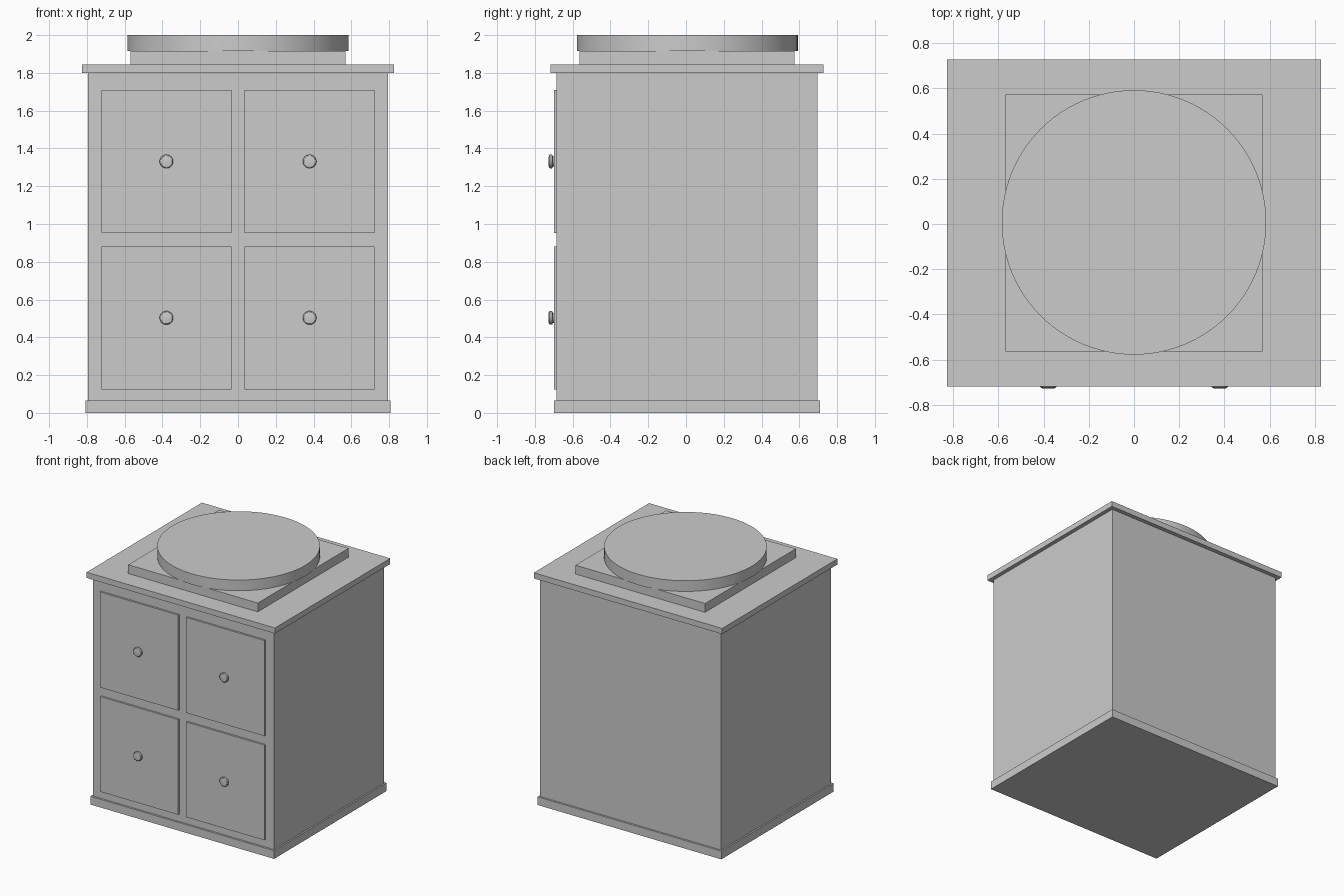
import bpy, bmesh, math
from mathutils import Matrix

if "Cube" in bpy.data.objects:
    bpy.data.objects.remove(bpy.data.objects["Cube"])

grey = bpy.data.materials.new("plain grey")
grey.diffuse_color = (0.6, 0.6, 0.6, 1)
grey.use_nodes = True
grey.node_tree.nodes["Principled BSDF"].inputs["Base Color"].default_value = grey.diffuse_color
CY = 0.005  # cabinet centre in y


def finish(name, bm, smooth=False):
    bmesh.ops.recalc_face_normals(bm, faces=bm.faces)
    mesh = bpy.data.meshes.new(name)
    bm.to_mesh(mesh)
    bm.free()
    mesh.materials.append(grey)
    ob = bpy.data.objects.new(name, mesh)
    bpy.context.collection.objects.link(ob)
    if smooth:
        bpy.ops.object.select_all(action='DESELECT')
        ob.select_set(True)
        bpy.context.view_layer.objects.active = ob
        bpy.ops.object.shade_smooth_by_angle(angle=math.radians(30))
    return ob


def box(name, x0, x1, y0, y1, z0, z1):
    bm = bmesh.new()
    bmesh.ops.create_cube(bm, size=1)
    bmesh.ops.scale(bm, vec=(x1 - x0, y1 - y0, z1 - z0), verts=bm.verts)
    bmesh.ops.translate(bm, vec=((x0 + x1) / 2, (y0 + y1) / 2, (z0 + z1) / 2), verts=bm.verts)
    return finish(name, bm)


def slab(name, hx, hy, z0, z1):
    return box(name, -hx, hx, CY - hy, CY + hy, z0, z1)


# Cabinet carcass
slab("base_plinth", 0.807, 0.705, 0, 0.065)
slab("cabinet_body", 0.795, 0.69, 0.065, 1.80)
slab("top_board", 0.827, 0.723, 1.80, 1.845)
slab("square_plate", 0.569, 0.569, 1.845, 1.915)

# Round disc on top
bm = bmesh.new()
bmesh.ops.create_cone(bm, cap_ends=True, segments=96, radius1=0.585, radius2=0.585, depth=0.085,
                      matrix=Matrix.Translation((0, CY + 0.002, 1.9575)))
finish("round_disc", bm, smooth=True)


# Knob: turned profile along y
def knob(name, x, z):
    bm = bmesh.new()
    profile = [(0, -0.69), (0.027, -0.69), (0.027, -0.705), (0.036, -0.709),
               (0.036, -0.721), (0.031, -0.726), (0.02, -0.728), (0, -0.728)]
    verts = [bm.verts.new((x + r, y, z)) for r, y in profile]
    edges = [bm.edges.new(p) for p in zip(verts, verts[1:])]
    bmesh.ops.spin(bm, geom=verts + edges, cent=(x, 0, z), axis=(0, 1, 0),
                   angle=math.tau, steps=32)
    bmesh.ops.remove_doubles(bm, verts=bm.verts, dist=1e-5)
    finish(name, bm, smooth=True)


# Four drawers with knobs
for row, z0, z1, kz in (("lower", 0.125, 0.88, 0.503), ("upper", 0.952, 1.71, 1.331)):
    for side, s in (("left", -1), ("right", 1)):
        xs = sorted((s * 0.035, s * 0.722))
        box(f"{row}_{side}_drawer", xs[0], xs[1], -0.70, -0.66, z0, z1)
        knob(f"{row}_{side}_knob", s * 0.379, kz)
